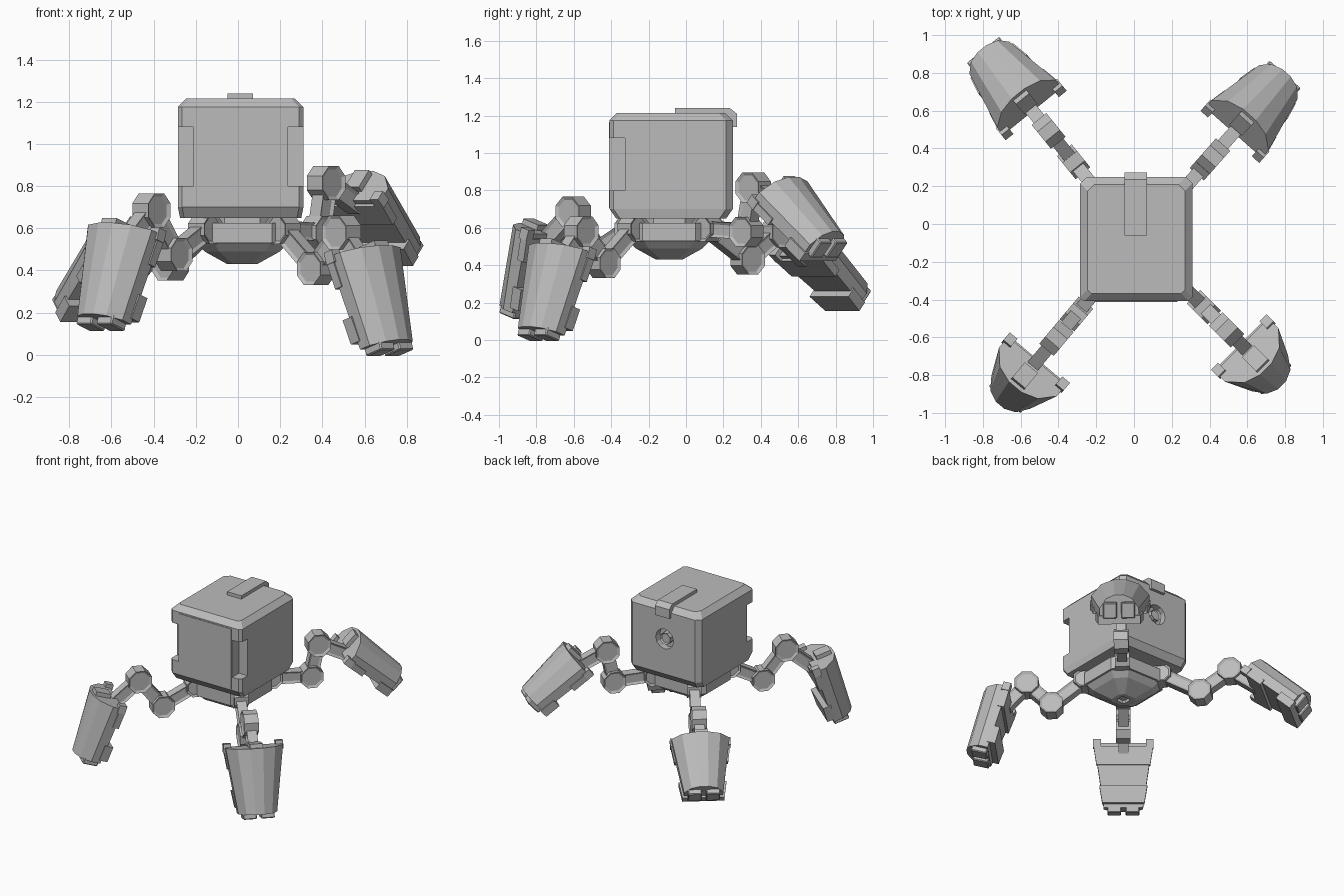
import bpy, bmesh, math
from mathutils import Matrix, Vector

cube = bpy.data.objects.get("Cube")
if cube:
    bpy.data.objects.remove(cube, do_unlink=True)

grey = bpy.data.materials.new("plain_grey")
grey.use_nodes = True
tone = (0.5, 0.5, 0.5, 1)
grey.diffuse_color = tone
grey.node_tree.nodes["Principled BSDF"].inputs["Base Color"].default_value = tone

HUB = Vector((0.02, -0.09, 0))


def finish(name, bm, matrix=Matrix()):
    bmesh.ops.transform(bm, matrix=matrix, verts=bm.verts)
    bmesh.ops.recalc_face_normals(bm, faces=bm.faces)
    mesh = bpy.data.meshes.new(name)
    bm.to_mesh(mesh)
    bm.free()
    mesh.materials.append(grey)
    ob = bpy.data.objects.new(name, mesh)
    bpy.context.collection.objects.link(ob)
    return ob


def loft(name, rings, matrix=Matrix()):
    """Skin closed rings of equal length and cap both ends."""
    bm = bmesh.new()
    loops = [[bm.verts.new(p) for p in ring] for ring in rings]
    n = len(loops[0])
    for a, b in zip(loops, loops[1:]):
        for i in range(n):
            bm.faces.new((a[i], a[(i + 1) % n], b[(i + 1) % n], b[i]))
    bm.faces.new(loops[0])
    bm.faces.new(loops[-1])
    return finish(name, bm, matrix)


def box(name, lo, hi, matrix=Matrix(), bevel=0.0):
    bm = bmesh.new()
    bmesh.ops.create_cube(bm, size=1)
    for v in bm.verts:
        v.co = [l + (h - l) * (c + 0.5) for l, h, c in zip(lo, hi, v.co)]
    if bevel:
        bmesh.ops.bevel(bm, geom=bm.edges[:], offset=bevel, segments=1, affect='EDGES')
    return finish(name, bm, matrix)


def carve(target, cutter):
    cutter.hide_render = True
    cutter.hide_viewport = True
    cut = target.modifiers.new(cutter.name, 'BOOLEAN')
    cut.object = cutter
    cut.operation = 'DIFFERENCE'
    cut.solver = 'EXACT'


def inset_sides(bm, axis, amount, depth):
    faces = [f for f in bm.faces if abs(f.normal[axis]) > 0.9]
    for f in faces:
        bmesh.ops.inset_region(bm, faces=[f], thickness=amount, depth=0)
        bmesh.ops.translate(bm, verts=f.verts, vec=-f.normal * depth)


def joint(name, pos, radius, width, matrix):
    """Eight-sided hinge with sunken caps, turning about the sideways axis."""
    bm = bmesh.new()
    bmesh.ops.create_cone(bm, cap_ends=True, segments=8, radius1=radius, radius2=radius, depth=width,
                          matrix=Matrix.Rotation(math.pi / 2, 4, 'X') @ Matrix.Rotation(math.pi / 8, 4, 'Z'))
    bm.normal_update()
    inset_sides(bm, 1, radius * 0.2, 0.01)
    return finish(name, bm, matrix @ Matrix.Translation(pos))


def link(name, p, q, width, height, matrix):
    """Bar between two hinges with sunken side panels."""
    p, q = Vector(p), Vector(q)
    bm = bmesh.new()
    bmesh.ops.create_cube(bm, size=1)
    bmesh.ops.scale(bm, vec=((q - p).length, width, height), verts=bm.verts)
    bm.normal_update()
    inset_sides(bm, 1, height * 0.25, 0.01)
    d = q - p
    turn = Matrix.Rotation(-math.atan2(d.z, d.x), 4, 'Y')
    return finish(name, bm, matrix @ Matrix.Translation((p + q) / 2) @ turn)


# Body: cube with chamfered top, front foot and back edges
def body_ring(z, gx, gy):
    x0, x1, y0, y1 = -0.285 + gx, 0.31 - gx, -0.408 + gy, 0.25 - gy
    f, b = 0.02, 0.035
    return [(x0 + f, y0, z), (x1 - f, y0, z), (x1, y0 + f, z), (x1, y1 - b, z),
            (x1 - b, y1, z), (x0 + b, y1, z), (x0, y1 - b, z), (x0, y0 + f, z)]


body = loft("body", [body_ring(0.65, 0.01, 0.035), body_ring(0.70, 0, 0),
                     body_ring(1.175, 0, 0), body_ring(1.215, 0.04, 0.04)])
box("front_plate", (-0.21, -0.412, 0.705), (0.23, -0.40, 1.165))

# Square notches in the front corners
for side, x0, x1 in (("right", -0.32, -0.212), ("left", 0.237, 0.35)):
    carve(body, box(side + "_notch_cutter", (x0, -0.45, 0.80), (x1, -0.327, 1.08)))

# Round socket sunk into the back
bm = bmesh.new()
bmesh.ops.create_cone(bm, cap_ends=True, segments=12, radius1=0.075, radius2=0.075, depth=0.1,
                      matrix=Matrix.Translation((0.005, 0.25, 0.965)) @ Matrix.Rotation(math.pi / 2, 4, 'X'))
carve(body, finish("socket_cutter", bm))
joint("back_socket_plug", (0.005, 0.22, 0.965), 0.045, 0.05, Matrix())

# Top strip folding over the back edge
strip = [(-0.06, 1.205), (-0.06, 1.24), (0.235, 1.24), (0.272, 1.21),
         (0.272, 1.14), (0.24, 1.14), (0.24, 1.18), (0.20, 1.205)]
loft("top_strip", [[(x, y, z) for y, z in strip] for x in (-0.05, 0.07)])


# Hub under the body
def hub_ring(z, s):
    a, b = 0.145 * s, 0.235 * s
    pts = [(a, -b), (b, -a), (b, a), (a, b), (-a, b), (-b, a), (-b, -a), (-a, -b)]
    return [(HUB.x + x, HUB.y + y, z) for x, y in pts]


loft("hub_bowl", [hub_ring(0.625, 0.98), hub_ring(0.53, 0.98), hub_ring(0.53, 0.92),
                  hub_ring(0.49, 0.76), hub_ring(0.43, 0.3), hub_ring(0.43, 0.16), hub_ring(0.45, 0.14)])
loft("hub_neck", [hub_ring(0.61, 0.58), hub_ring(0.66, 0.58)])


# Foot sleeve: x is outward, y sideways, z runs down to the toes
def shell_ring(s, w, d):
    half = [(-0.075, 1), (0.0, 1), (0.075, 0.66), (0.105, 0.22)]
    pts = [(v * d, u * w, s) for v, u in half]
    return pts + [(x, -y, z) for x, y, z in reversed(pts)]


def foot(name, start, tip, matrix):
    start, tip = Vector(start), Vector(tip)
    a = (tip - start).normalized()
    n = Vector((-a.z, 0, a.x))
    m = Matrix((n, (0, -1, 0), a)).transposed().to_4x4()
    m = matrix @ Matrix.Translation(start) @ m
    end = (tip - start).length
    loft(name + "_shell", [shell_ring(0.045, 0.2, 1.05), shell_ring(end, 0.135, 0.9)], m)
    box(name + "_top_tab", (-0.02, -0.045, 0.015), (0.09, 0.045, 0.1), m)
    # Stepped plates on the inner side
    for part, s0, s1, w0, w1, v0 in (("upper", 0.07, 0.2, 0.205, 0.185, -0.095),
                                     ("lower", 0.35, 0.47, 0.165, 0.145, -0.11)):
        loft(name + "_" + part + "_plate",
             [[(v0, -w, s), (v0, w, s), (-0.05, w, s), (-0.05, -w, s)] for s, w in ((s0, w0), (s1, w1))], m)
    # Ears at the top and toes at the tip
    for side in (-1, 1):
        tag = "_left" if side > 0 else "_right"
        y0, y1 = sorted((side * 0.155, side * 0.208))
        box(name + tag + "_ear", (-0.095, y0, 0.02), (-0.04, y1, 0.08), m)
        y0, y1 = sorted((side * 0.015, side * 0.11))
        box(name + tag + "_toe", (-0.065, y0, end - 0.03), (0.045, y1, end + 0.035), m, 0.006)
    return start + a * 0.1 - n * 0.06


# Legs: angle, then distance from hub and height of lower hinge, upper hinge, sleeve top and sleeve tip
legs = {
    "front_left": (-45, (0.495, 0.41), (0.665, 0.58), (0.84, 0.53), (0.99, 0.045)),
    "front_right": (-130, (0.505, 0.475), (0.67, 0.685), (0.89, 0.635), (1.045, 0.165)),
    "back_left": (48.5, (0.55, 0.58), (0.60, 0.815), (0.785, 0.82), (1.125, 0.51)),
    "back_right": (129, (0.54, 0.43), (0.75, 0.575), (0.90, 0.54), (1.25, 0.25)),
}
for name, (angle, low, high, top, tip) in legs.items():
    m = Matrix.Translation(HUB) @ Matrix.Rotation(math.radians(angle), 4, 'Z')
    hip, low, high, top, tip = [(r, 0, z) for r, z in ((0.27, 0.595), low, high, top, tip)]
    joint(name + "_hip", hip, 0.075, 0.10, m)
    joint(name + "_lower_hinge", low, 0.085, 0.10, m)
    joint(name + "_upper_hinge", high, 0.088, 0.10, m)
    link(name + "_thigh", hip, low, 0.07, 0.085, m)
    link(name + "_shin", low, high, 0.07, 0.09, m)
    anchor = foot(name + "_foot", top, tip, m)
    link(name + "_bracket", high, anchor, 0.07, 0.09, m)
